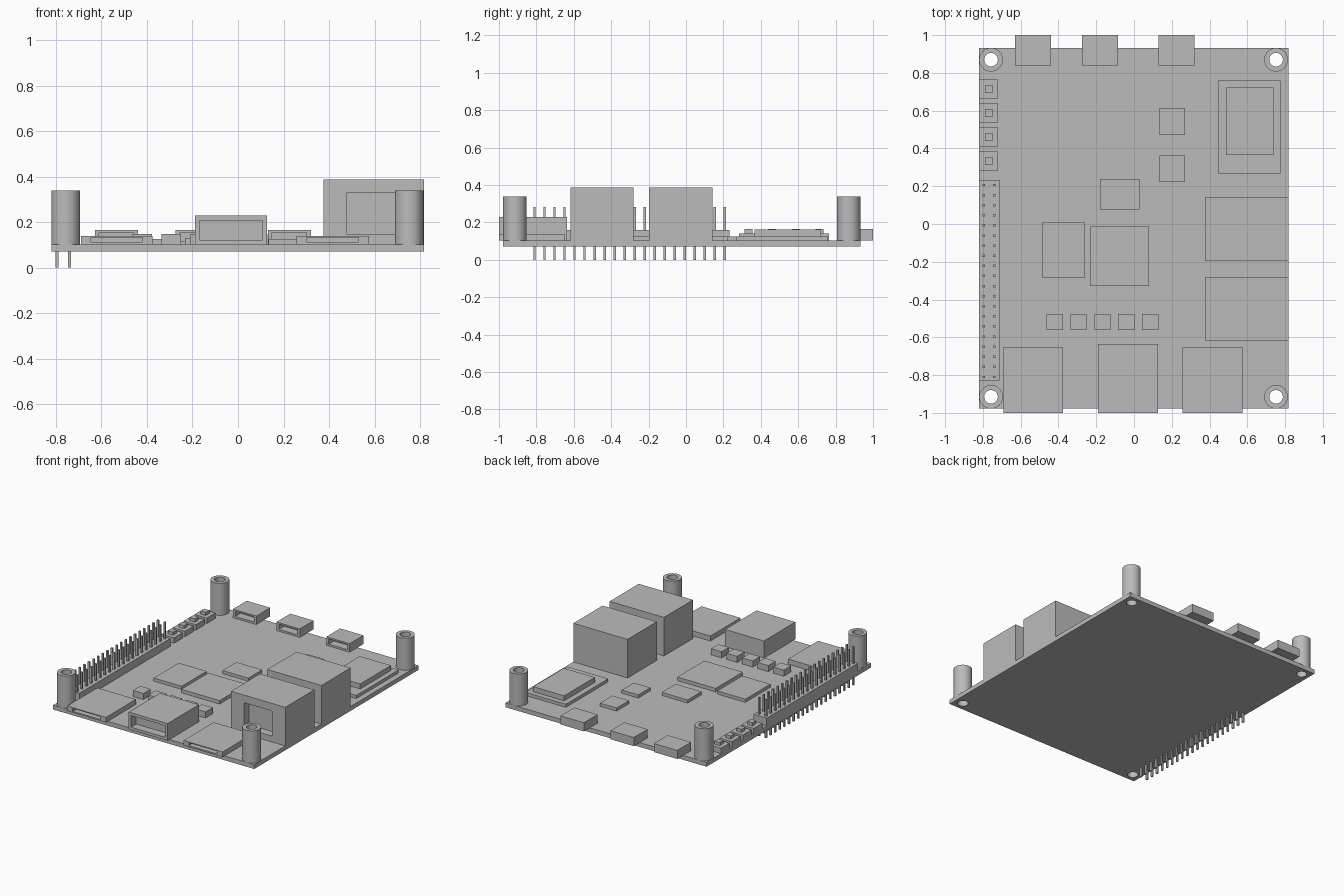
import bpy, bmesh, math
from mathutils import Matrix, Vector

if "Cube" in bpy.data.objects:
    bpy.data.objects.remove(bpy.data.objects["Cube"])

grey = bpy.data.materials.new("plain grey")
grey.diffuse_color = (0.5, 0.5, 0.5, 1)
grey.use_nodes = True
grey.node_tree.nodes["Principled BSDF"].inputs["Base Color"].default_value = grey.diffuse_color

BASE, TOP = 0.07, 0.102          # underside and upper face of the board
MOUNTS = [(x, y) for x in (-0.757, 0.752) for y in (-0.915, 0.87)]


def finish(name, bm):
    bmesh.ops.recalc_face_normals(bm, faces=bm.faces)
    mesh = bpy.data.meshes.new(name)
    bm.to_mesh(mesh)
    bm.free()
    mesh.materials.append(grey)
    obj = bpy.data.objects.new(name, mesh)
    bpy.context.collection.objects.link(obj)
    return obj


def add_box(bm, x0, x1, y0, y1, z0, z1):
    m = Matrix.Translation(Vector((x0 + x1, y0 + y1, z0 + z1)) / 2)
    bmesh.ops.create_cube(bm, size=1, matrix=m @ Matrix.Diagonal((x1 - x0, y1 - y0, z1 - z0, 1)))


def box(name, *bounds):
    bm = bmesh.new()
    add_box(bm, *bounds)
    return finish(name, bm)


def port(name, x0, x1, y0, y1, z1, slot, depth=0.06):
    """Box with a rectangular recess (sx0, sx1, sz0, sz1) in its -y side."""
    bm = bmesh.new()

    def ring(a, b, y, c, d):
        return [bm.verts.new(p) for p in ((a, y, c), (b, y, c), (b, y, d), (a, y, d))]

    sx0, sx1, sz0, sz1 = slot
    rings = [ring(x0, x1, y1, TOP, z1), ring(x0, x1, y0, TOP, z1),
             ring(sx0, sx1, y0, sz0, sz1), ring(sx0, sx1, y0 + depth, sz0, sz1)]
    for r, s in zip(rings, rings[1:]):
        for i in range(4):
            j = (i + 1) % 4
            bm.faces.new((r[i], r[j], s[j], s[i]))
    bm.faces.new(rings[0])
    bm.faces.new(rings[-1])
    return finish(name, bm)


# circuit board with four mounting holes
board = box("circuit_board", -0.82, 0.817, -0.978, 0.932, BASE, TOP)
bm = bmesh.new()
for x, y in MOUNTS:
    bmesh.ops.create_cone(bm, cap_ends=True, segments=32, radius1=0.036, radius2=0.036,
                          depth=0.2, matrix=Matrix.Translation((x, y, 0.085)))
cutter = finish("hole_cutter", bm)
cutter.hide_render = True
cutter.hide_viewport = True
cutter.display_type = 'WIRE'
cut = board.modifiers.new("holes", 'BOOLEAN')
cut.operation = 'DIFFERENCE'
cut.solver = 'EXACT'
cut.object = cutter

# hollow corner standoffs
for n, (x, y) in enumerate(MOUNTS):
    bm = bmesh.new()
    profile = [(0.036, TOP), (0.063, TOP), (0.063, 0.338), (0.036, 0.338)]
    seg = 32
    rings = [[bm.verts.new((x + r * math.cos(2 * math.pi * k / seg),
                            y + r * math.sin(2 * math.pi * k / seg), z))
              for k in range(seg)] for r, z in profile]
    for i in range(4):
        a, b = rings[i], rings[(i + 1) % 4]
        for k in range(seg):
            m = (k + 1) % seg
            bm.faces.new((a[k], a[m], b[m], b[k]))
    obj = finish(f"standoff_{n + 1}", bm)
    bpy.ops.object.select_all(action='DESELECT')
    obj.select_set(True)
    bpy.context.view_layer.objects.active = obj
    bpy.ops.object.shade_smooth_by_angle(angle=math.radians(30))

# pin header block and its two rows of pins
box("header_block", -0.82, -0.712, -0.828, 0.233, TOP, 0.16)
bm = bmesh.new()
for x in (-0.795, -0.741):
    for k in range(20):
        y = -0.81 + k * 0.0535
        add_box(bm, x - 0.0065, x + 0.0065, y - 0.0065, y + 0.0065, 0, 0.283)
finish("header_pins", bm)

# push buttons with caps
for k in range(4):
    y = 0.714 - k * 0.1267
    box(f"button_base_{k + 1}", -0.82, -0.719, y - 0.05, y + 0.05, TOP, 0.142)
    box(f"button_cap_{k + 1}", -0.79, -0.748, y - 0.021, y + 0.021, 0.142, 0.165)

# tall network sockets
for n, (y0, y1) in enumerate([(-0.617, -0.28), (-0.197, 0.143)]):
    port(f"network_socket_{n + 1}", 0.375, 0.817, y0, y1, 0.386, (0.48, 0.71, 0.145, 0.33))

# front edge sockets
port("card_slot_left", -0.69, -0.375, -1, -0.65, 0.139, (-0.645, -0.42, 0.112, 0.132))
port("front_socket", -0.19, 0.127, -1, -0.635, 0.228, (-0.17, 0.107, 0.122, 0.207))
port("card_slot_right", 0.257, 0.575, -1, -0.65, 0.139, (0.30, 0.53, 0.112, 0.132))

# small sockets on the back edge
for n, x in enumerate((-0.534, -0.18, 0.226)):
    port(f"back_socket_{n + 1}", x - 0.095, x + 0.095, 0.84, 1, 0.165,
         (x - 0.076, x + 0.076, 0.116, 0.154))

# stepped module
box("module_base", 0.446, 0.776, 0.267, 0.759, TOP, 0.125)
box("module_cover", 0.486, 0.739, 0.365, 0.722, 0.125, 0.162)

# flat chips
box("main_chip", -0.232, 0.08, -0.328, -0.013, TOP, 0.128)
box("memory_chip", -0.488, -0.26, -0.283, 0.008, TOP, 0.125)
box("controller_chip", -0.18, 0.03, 0.077, 0.238, TOP, 0.125)
box("small_chip_1", 0.135, 0.27, 0.47, 0.614, TOP, 0.125)
box("small_chip_2", 0.135, 0.27, 0.222, 0.362, TOP, 0.125)

# row of square components
for k in range(5):
    x = -0.42 + k * 0.1265
    box(f"component_{k + 1}", x - 0.043, x + 0.043, -0.561, -0.476, TOP, 0.147)
